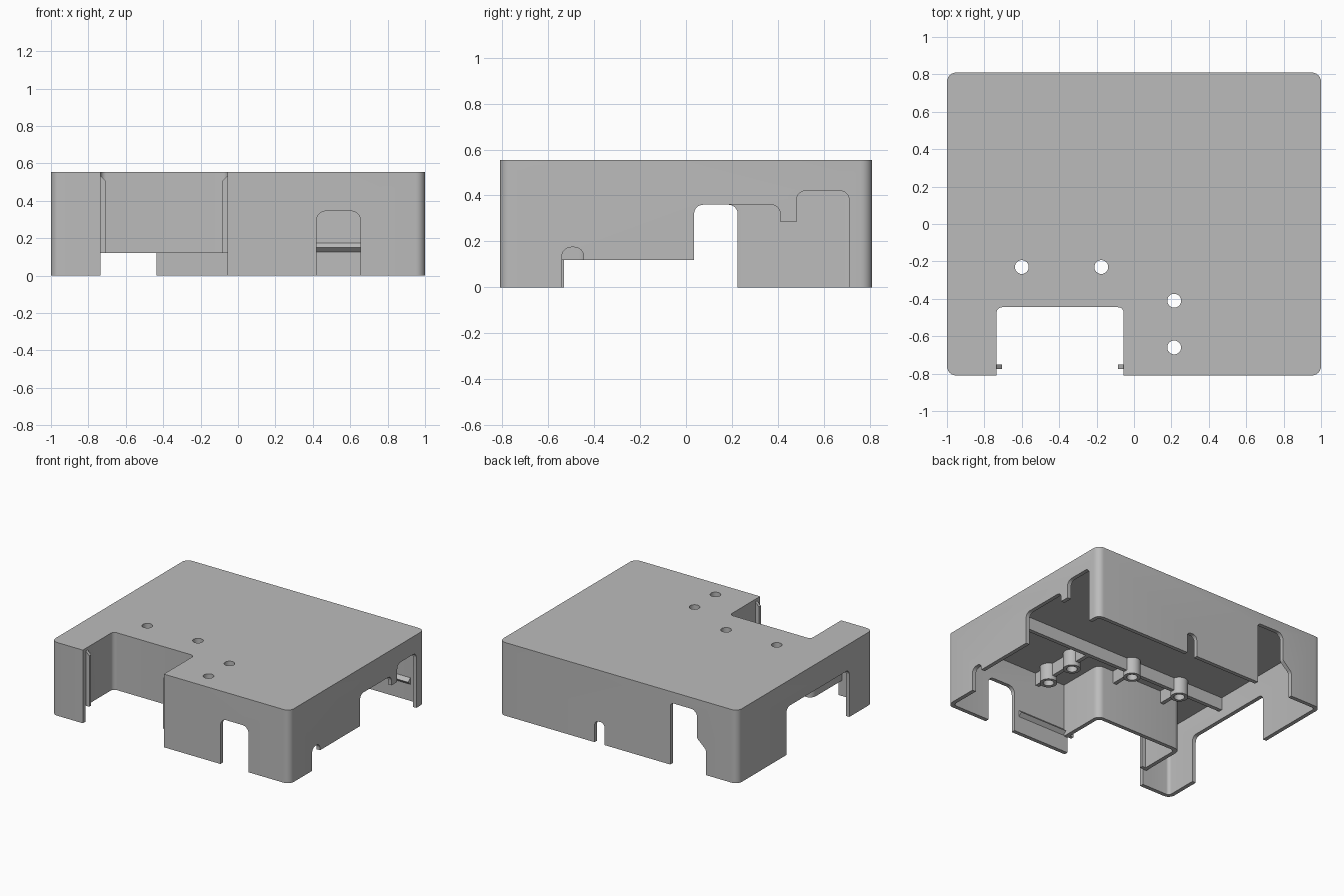
import bpy
import bmesh
import math
from mathutils import Vector

cube = bpy.data.objects.get("Cube")
if cube:
    bpy.data.objects.remove(cube, do_unlink=True)

W, D, H, T = 1.0, 0.81, 0.555, 0.03      # half width, half depth, height, wall
NX0, NX1, NY = -0.735, -0.055, -0.445    # front notch

grey = bpy.data.materials.new("plain_grey")
grey.use_nodes = True
grey.diffuse_color = (0.5, 0.5, 0.5, 1)
grey.node_tree.nodes["Principled BSDF"].inputs["Base Color"].default_value = (0.5, 0.5, 0.5, 1)


def rounded(points, steps=6):
    """Round each corner (a, b, radius) of a closed outline."""
    result = []
    for i, (a, b, r) in enumerate(points):
        p = Vector((a, b))
        if r == 0:
            result.append(p)
            continue
        u = (Vector(points[i - 1][:2]) - p).normalized()
        v = (Vector(points[(i + 1) % len(points)][:2]) - p).normalized()
        half = u.angle(v) / 2
        mid = p + (u + v).normalized() * (r / math.sin(half))
        start = p + u * (r / math.tan(half)) - mid
        end = p + v * (r / math.tan(half)) - mid
        for k in range(steps + 1):
            s = k / steps
            span = math.pi - 2 * half
            result.append(mid + (start * math.sin((1 - s) * span) + end * math.sin(s * span)) / math.sin(span))
    return result


def prism(name, points, axis, lo, hi):
    """Extrude an outline along an axis; the outline uses the other two axes in order."""
    bm = bmesh.new()

    def place(p, d):
        return {"x": (d, p.x, p.y), "y": (p.x, d, p.y), "z": (p.x, p.y, d)}[axis]

    outline = rounded(points)
    rings = [[bm.verts.new(place(p, d)) for p in outline] for d in (lo, hi)]
    bm.faces.new(rings[0])
    bm.faces.new(rings[1])
    n = len(outline)
    for i in range(n):
        j = (i + 1) % n
        bm.faces.new((rings[0][i], rings[0][j], rings[1][j], rings[1][i]))
    bmesh.ops.recalc_face_normals(bm, faces=bm.faces)
    mesh = bpy.data.meshes.new(name)
    bm.to_mesh(mesh)
    bm.free()
    obj = bpy.data.objects.new(name, mesh)
    mesh.materials.append(grey)
    bpy.context.collection.objects.link(obj)
    return obj


def box(name, x0, x1, y0, y1, z0, z1):
    return prism(name, [(x0, y0, 0), (x1, y0, 0), (x1, y1, 0), (x0, y1, 0)], "z", z0, z1)


def cylinder(name, x, y, r, z0, z1):
    ring = [(x + r * math.cos(math.tau * k / 32), y + r * math.sin(math.tau * k / 32), 0) for k in range(32)]
    return prism(name, ring, "z", z0, z1)


def select(obj):
    bpy.ops.object.select_all(action="DESELECT")
    obj.select_set(True)
    bpy.context.view_layer.objects.active = obj


def cut(obj, cutters):
    select(obj)
    for cutter in cutters:
        mod = obj.modifiers.new("cut", "BOOLEAN")
        mod.operation, mod.solver, mod.object = "DIFFERENCE", "EXACT", cutter
        bpy.ops.object.modifier_apply(modifier=mod.name)


def footprint(t, r, notch_r):
    """Case outline moved inward by t, with the front notch."""
    w, d = W - t, D - t
    return [(-w, -d, r), (NX0 - t, -d, 0), (NX0 - t, NY + t, notch_r), (NX1 + t, NY + t, notch_r),
            (NX1 + t, -d, 0), (w, -d, r), (w, d, r), (-w, d, r)]


# Hollow shell, open below
shell = prism("case_shell", footprint(0, 0.05, 0.03), "z", 0, H)
cutters = [prism("cavity", footprint(T, 0.025, 0.05), "z", -0.1, H - T),
           box("notch_wall_trim", NX0 - 2 * T, NX1 + 2 * T, -D + T, NY + 2 * T, -0.1, 0.12)]

# Wall openings
low = -0.1
front_port = [(0.42, low, 0), (0.42, 0.345, 0.05), (0.655, 0.345, 0.05), (0.655, low, 0)]
left_ports = [(-0.54, low, 0), (-0.54, 0.175, 0.04), (-0.445, 0.175, 0.04), (-0.445, 0.12, 0),
              (0.035, 0.12, 0), (0.035, 0.36, 0.04), (0.41, 0.36, 0.04), (0.41, 0.285, 0),
              (0.48, 0.285, 0), (0.48, 0.42, 0.04), (0.71, 0.42, 0.04), (0.71, low, 0)]
right_port = [(-0.53, low, 0), (-0.53, 0.36, 0.04), (0.225, 0.36, 0.04), (0.225, low, 0)]
back_port = [(-0.435, low, 0), (-0.435, 0.47, 0.03), (-0.66, 0.47, 0.05), (-0.66, 0.26, 0.03),
             (-0.735, 0.19, 0.03), (-0.735, low, 0)]
back_slot = [(0.115, low, 0), (0.115, 0.165, 0.035), (0.2, 0.165, 0.035), (0.2, low, 0)]
cutters += [prism("front_port", front_port, "y", -D - 0.1, -D + 2 * T),
            prism("left_ports", left_ports, "x", W - 2 * T, W + 0.1),
            prism("right_port", right_port, "x", -W - 0.1, -W + 2 * T),
            prism("back_port", back_port, "y", D - 2 * T, D + 0.1),
            prism("back_slot", back_slot, "y", D - 2 * T, D + 0.1)]

# Screw holes
screws = [(-0.6, -0.23), (-0.175, -0.23), (0.215, -0.41), (0.215, -0.66)]
holes = [cylinder("screw_hole", x, y, 0.037, 0.2, 0.7) for x, y in screws]
cut(shell, cutters + holes)
parts = [shell]

# Screw posts and stiffening ribs under the top
under = H - T + 0.005
supports = [cylinder("screw_post", x, y, 0.06, 0.4, under) for x, y in screws]
supports.append(box("cross_rib", -W + 0.02, W - 0.02, -0.245, -0.215, 0.43, under))
supports.append(box("side_rib", 0.2, 0.23, -D + 0.02, -0.23, 0.43, under))
for x, y in screws[:2]:
    supports.append(box("notch_rib", x - 0.015, x + 0.015, NY + 0.02, y, 0.43, under))
for part in supports:
    cut(part, holes)
parts += supports

# Snap ridges inside the front and back walls
for name, side, x0, x1 in (("front_snap_ridge", -1, -0.02, 0.38), ("back_snap_ridge", 1, 0.25, 0.9)):
    y = side * (D - T)
    ridge = [(y + side * 0.005, 0.12, 0), (y - side * 0.025, 0.15, 0), (y + side * 0.005, 0.18, 0)]
    parts.append(prism(name, ridge, "x", x0, x1))

# Guide tabs on the notch sides
for name, x, side in (("right_guide_tab", NX0, 1), ("left_guide_tab", NX1, -1)):
    tab = [(x - side * 0.005, 0.12, 0), (x + side * 0.03, 0.12, 0),
           (x + side * 0.03, 0.505, 0), (x - side * 0.005, 0.54, 0)]
    parts.append(prism(name, tab, "y", -0.775, -0.752))

for cutter in cutters + holes:
    bpy.data.objects.remove(cutter, do_unlink=True)
for part in parts:
    select(part)
    bpy.ops.object.shade_smooth_by_angle(angle=math.radians(30))
